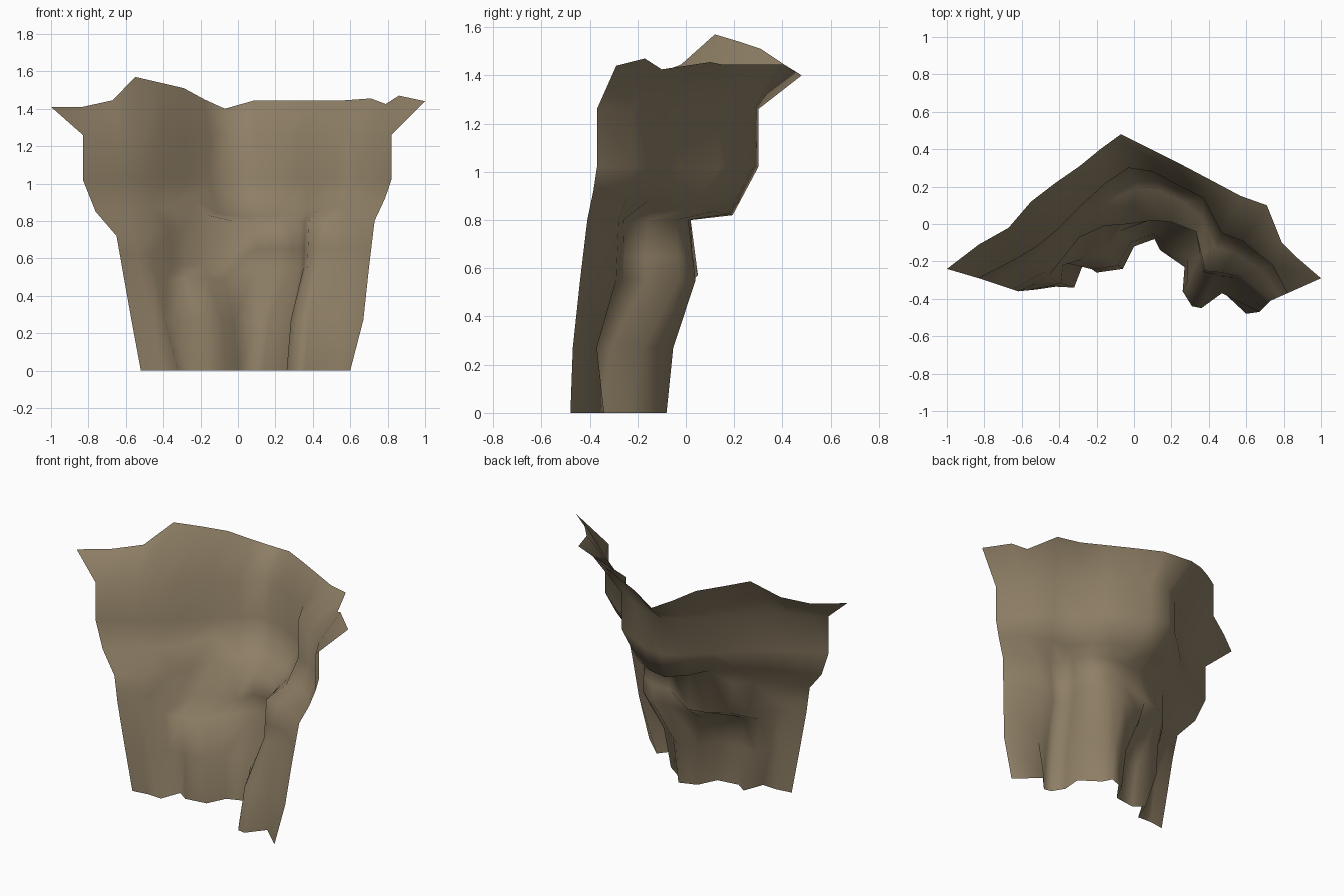
import bpy, bmesh

rock = bpy.data.materials.new("brown_rock")
rock.diffuse_color = (0.27, 0.21, 0.13, 1)

# Plan-view profiles (x, y) from the left edge to the right edge
foot = [(-.52, -.35), (-.42, -.335), (-.32, -.34), (-.27, -.21), (-.2, -.26),
        (-.06, -.24), (0, -.12), (.11, -.08), (.14, -.14), (.27, -.23),
        (.26, -.36), (.31, -.44), (.36, -.45), (.45, -.34), (.6, -.48)]
columns = [(-.62, -.36), (-.53, -.32), (-.45, -.29), (-.38, -.22), (-.28, -.19),
           (-.16, -.17), (-.08, -.04), (.1, .03), (.22, .04), (.33, -.03),
           (.35, -.17), (.37, -.26), (.43, -.28), (.51, -.29), (.7, -.44)]
ledge = [(-.65, -.35), (-.56, -.3), (-.46, -.25), (-.37, -.17), (-.29, -.07),
         (-.16, -.01), (-.03, 0), (.1, .02), (.2, .01), (.33, -.04),
         (.36, -.16), (.38, -.25), (.47, -.26), (.57, -.28), (.73, -.41)]
wall = [(-.83, -.29), (-.73, -.24), (-.62, -.18), (-.52, -.12), (-.41, -.03),
        (-.28, .1), (-.15, .22), (-.03, .3), (.1, .28), (.23, .21),
        (.37, .14), (.47, -.05), (.58, -.09), (.74, -.22), (.82, -.37)]
rim = [(-1, -.24), (-.83, -.11), (-.67, -.02), (-.55, .12), (-.42, .22),
       (-.29, .31), (-.18, .4), (-.07, .48), (.09, .4), (.25, .32),
       (.42, .23), (.57, .15), (.71, .1), (.79, -.1), (1, -.29)]

# Heights of the uneven levels
N = len(foot)
columns_z = [.55] * 3 + [.49] * 4 + [.55] * 8
recess_z = [.62] * 3 + [.57] * 4 + [.65] * 8
ledge_z = [.72, .73, .74, .75, .76, .83] + [.8] * 9
shelf_z = [.85, .85, .86, .87, .88, .92, .84] + [.82 + .1 * (i / 7) ** 1.5 for i in range(8)]
rim_z = [1.41, 1.41, 1.445, 1.57, 1.54, 1.51, 1.45, 1.4] + [1.445] * 4 + [1.455, 1.425, 1.44]


def blend(a, b, t):
    return [(p[0] + (q[0] - p[0]) * t, p[1] + (q[1] - p[1]) * t) for p, q in zip(a, b)]


def level(z):
    return [z] * N


# Lower columns: outer edges bulge early while the backs lag behind
low = blend(foot, columns, 0.25)
low[0], low[-1] = (-.57, -.355), (.67, -.47)
low[2], low[3], low[13] = (-.39, -.315), (-.36, -.21), (.47, -.37)

# Hollow cut back above the middle-left column
recess = blend(columns, ledge, 0.4)
recess[3:7] = [(-.35, -.14), (-.28, -.05), (-.17, .02), (-.05, .05)]

stations = [(foot, level(0)), (low, level(.27)), (columns, columns_z),
            (recess, recess_z), (ledge, ledge_z),
            (blend(ledge, wall, .62), shelf_z),
            (wall, level(1.02)), (wall, level(1.26)), (rim, rim_z)]

# Cliff face: one open sheet lofted through the stations
bm = bmesh.new()
rows = [[bm.verts.new((x, y, z)) for (x, y), z in zip(prof, zs)] for prof, zs in stations]
spike = bm.verts.new((.86, -.17, 1.47))
for lo, hi in zip(rows, rows[1:]):
    for i in range(N - 1):
        corners = [lo[i], lo[i + 1], hi[i + 1], hi[i]]
        if hi is rows[-1] and i == N - 2:
            # Small raised tip on the right end of the rim
            bm.faces.new((lo[i], spike, hi[i])).smooth = True
            corners[3] = spike
        bm.faces.new(corners).smooth = True
mesh = bpy.data.meshes.new("cliff_face")
bm.to_mesh(mesh)
bm.free()
mesh.materials.append(rock)
cliff = bpy.data.objects.new("cliff_face", mesh)
bpy.context.collection.objects.link(cliff)
